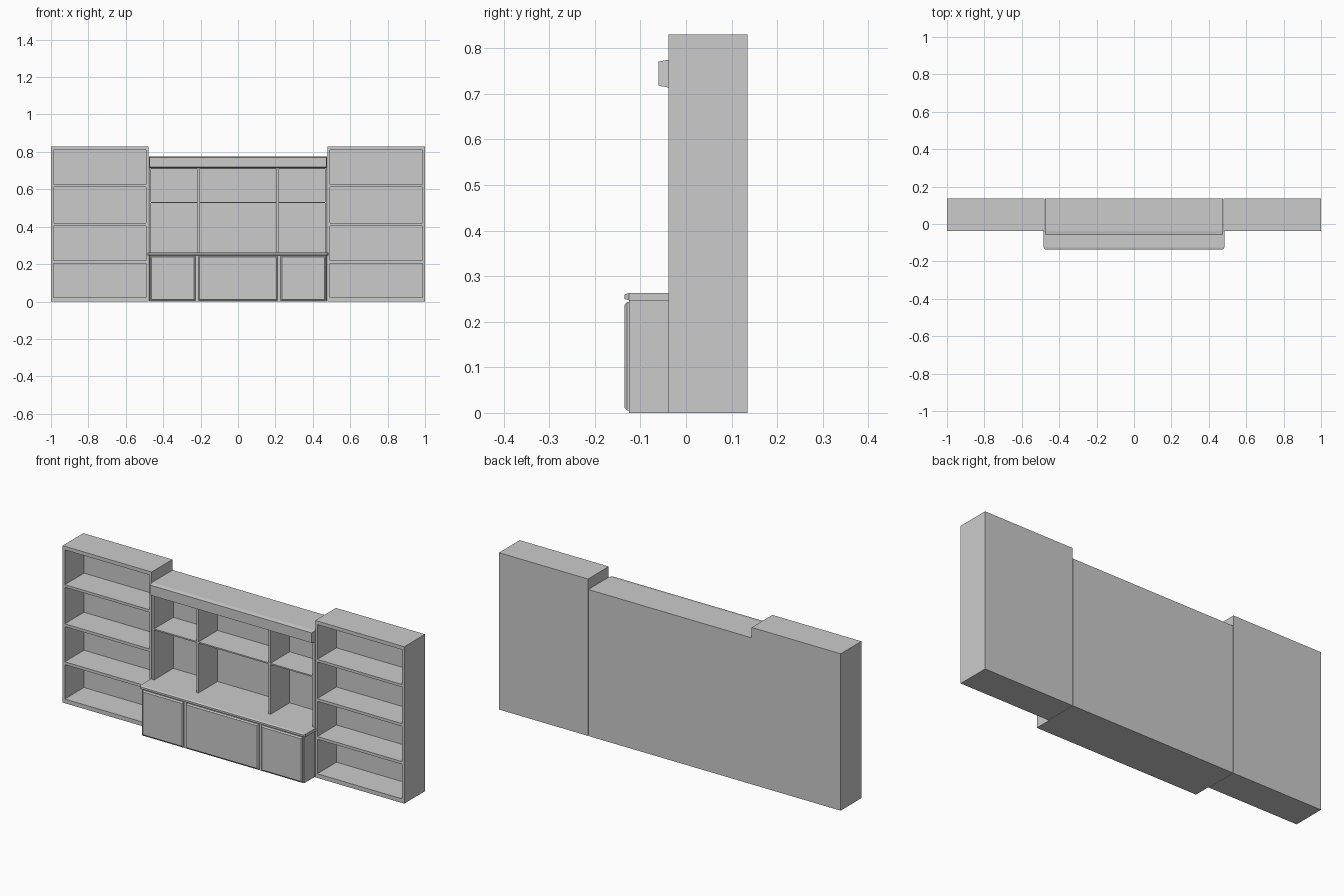
import bpy, bmesh

if "Cube" in bpy.data.objects:
    bpy.data.objects.remove(bpy.data.objects["Cube"])

FRONT, BACK, PANEL = -0.038, 0.135, 0.122


def finish(name, bm):
    bmesh.ops.remove_doubles(bm, verts=bm.verts[:], dist=1e-5)
    bmesh.ops.recalc_face_normals(bm, faces=bm.faces[:])
    mesh = bpy.data.meshes.new(name)
    bm.to_mesh(mesh)
    bm.free()
    obj = bpy.data.objects.new(name, mesh)
    bpy.context.collection.objects.link(obj)
    return obj


def cabinet(name, xs, zs):
    """Closed case; odd-numbered grid cells in both directions are open pockets."""
    bm = bmesh.new()

    def quad(*pts):
        bm.faces.new([bm.verts.new(p) for p in pts])

    def upright(x0, x1, z0, z1, y):
        quad((x0, y, z0), (x1, y, z0), (x1, y, z1), (x0, y, z1))

    def wall_x(x, z0, z1, y1):
        quad((x, FRONT, z0), (x, y1, z0), (x, y1, z1), (x, FRONT, z1))

    def wall_z(x0, x1, z, y1):
        quad((x0, FRONT, z), (x1, FRONT, z), (x1, y1, z), (x0, y1, z))

    for i, (x0, x1) in enumerate(zip(xs, xs[1:])):
        for j, (z0, z1) in enumerate(zip(zs, zs[1:])):
            pocket = i % 2 and j % 2
            upright(x0, x1, z0, z1, PANEL if pocket else FRONT)
            upright(x0, x1, z0, z1, BACK)
            if pocket:
                for x in (x0, x1):
                    wall_x(x, z0, z1, PANEL)
                for z in (z0, z1):
                    wall_z(x0, x1, z, PANEL)
        for z in (zs[0], zs[-1]):
            wall_z(x0, x1, z, BACK)
    for z0, z1 in zip(zs, zs[1:]):
        for x in (xs[0], xs[-1]):
            wall_x(x, z0, z1, BACK)
    return finish(name, bm)


def slab(name, x0, x1, y0, y1, z0, z1, taper=(0, 0, 0)):
    """Box whose front is drawn in: taper = (side inset, height inset, depth of taper)."""
    tx, tz, ty = taper
    bm = bmesh.new()
    rings = [(y1, 0, 0), (y0 + ty, 0, 0)] + ([(y0, tx, tz)] if ty else [])
    loops = []
    for y, a, b in rings:
        loops.append([bm.verts.new(p) for p in (
            (x0 + a, y, z0 + b), (x1 - a, y, z0 + b),
            (x1 - a, y, z1 - b), (x0 + a, y, z1 - b))])
    for r, s in zip(loops, loops[1:]):
        for k in range(4):
            bm.faces.new((r[k], r[(k + 1) % 4], s[(k + 1) % 4], s[k]))
    bm.faces.new(loops[0])
    bm.faces.new(loops[-1])
    return finish(name, bm)


# Bookcase towers on both sides
tower_x = [0.479, 0.491, 0.987, 1.0]
tower_z = [0, 0.022, 0.204, 0.219, 0.405, 0.42, 0.613, 0.627, 0.811, 0.83]
cabinet("right_bookcase", tower_x, tower_z)
cabinet("left_bookcase", [-x for x in reversed(tower_x)], tower_z)

# Centre hutch with six compartments
cabinet("centre_hutch",
        [-0.477, -0.464, -0.217, -0.205, 0.205, 0.217, 0.464, 0.477],
        [0, 0.263, 0.526, 0.533, 0.708, 0.775])

# Crown board across the top of the hutch
slab("crown_board", -0.477, 0.477, -0.06, FRONT, 0.714, 0.775, (0.004, 0.004, 0.022))

# Projecting base cupboard and its countertop
slab("base_cupboard", -0.474, 0.474, -0.125, FRONT, 0, 0.247)
slab("countertop", -0.484, 0.484, -0.135, FRONT, 0.247, 0.263, (0.008, 0.003, 0.01))

# Cupboard doors with softened front edges
for label, x0, x1 in (("left", -0.468, -0.228), ("middle", -0.212, 0.212),
                      ("right", 0.228, 0.468)):
    door = slab(label + "_door", x0, x1, -0.135, -0.125, 0.005, 0.243,
                (0.006, 0.006, 0.006))
